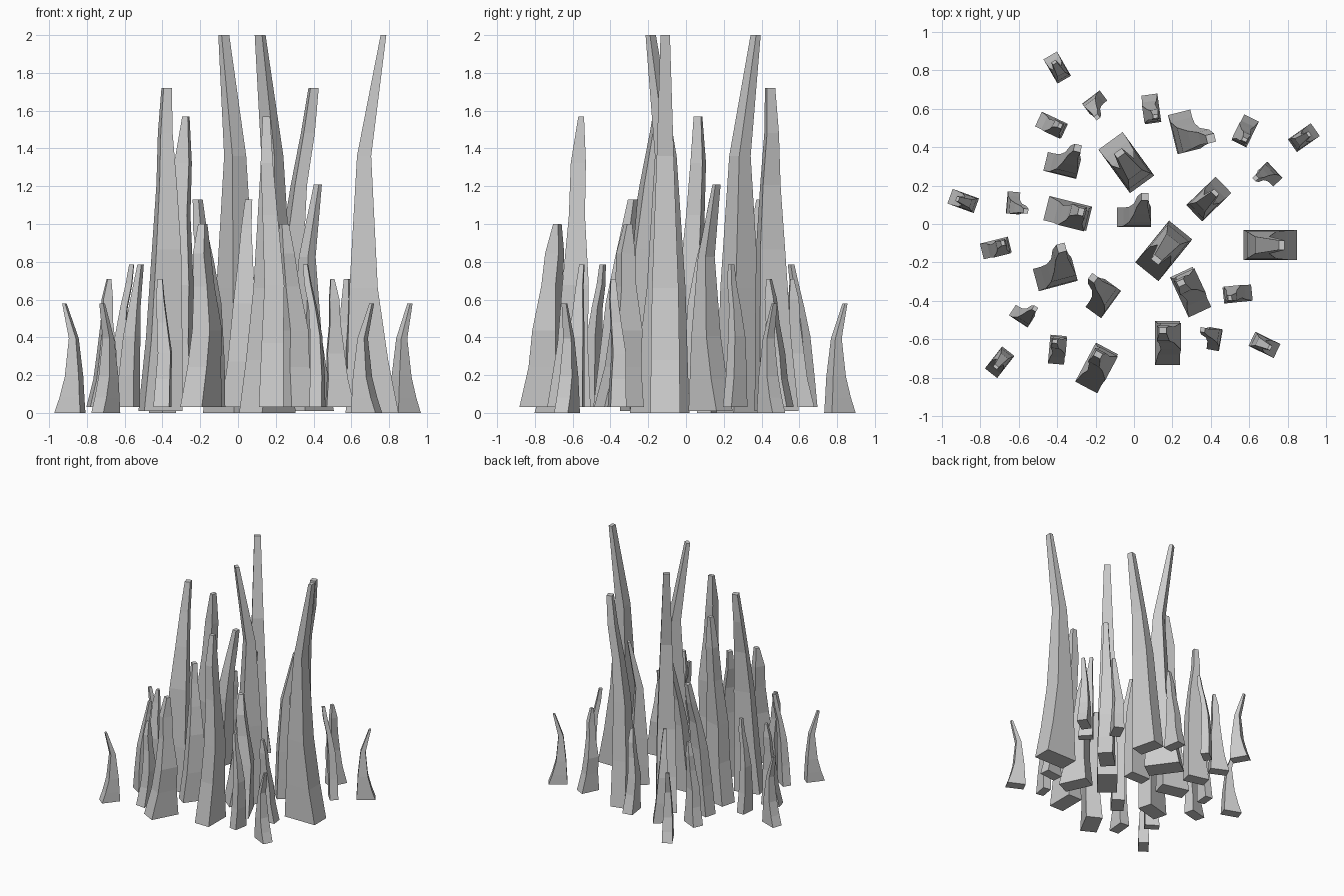
import bpy, bmesh
from math import radians, cos, sin

if "Cube" in bpy.data.objects:
    bpy.data.objects.remove(bpy.data.objects["Cube"])

# Spike shapes as rings: height fraction, long-axis min/max, short-axis min/max
CURVED = [(0, -.14, .14, -.078, .078), (.14, -.13, .085, -.076, .076),
          (.33, -.12, .03, -.07, .07), (.68, -.08, -.005, -.045, .045),
          (1, .045, .075, -.025, .025)]
LEANING = [(0, -.105, .105, -.06, .06), (.22, -.065, .105, -.055, .06),
           (.5, -.03, .105, -.03, .065), (.7, .0, .095, .02, .085),
           (.86, .02, .085, .07, .13), (1, .045, .09, .105, .15)]
CROOKED = [(0, -.115, .115, -.065, .065), (.22, -.06, .1, -.065, .05),
           (.42, -.035, .105, -.07, .035), (.66, .0, .085, -.035, .045),
           (.84, .01, .09, -.01, .055), (1, .05, .08, .005, .045)]


def spike(name, rings, x, y, angle, scale, top, base):
    """Four-sided tapering spike lofted through its rings."""
    bm = bmesh.new()
    c, s = cos(radians(angle)), sin(radians(angle))
    loops = []
    for f, u0, u1, v0, v1 in rings:
        z = base + f * (top - base)
        loops.append([bm.verts.new((x + scale * (u * c - v * s),
                                    y + scale * (u * s + v * c), z))
                      for u, v in ((u0, v0), (u1, v0), (u1, v1), (u0, v1))])
    bm.faces.new(loops[0][::-1])
    bm.faces.new(loops[-1])
    for a, b in zip(loops, loops[1:]):
        for i in range(4):
            j = (i + 1) % 4
            bm.faces.new((a[i], a[j], b[j], b[i]))
    mesh = bpy.data.meshes.new(name)
    bm.to_mesh(mesh)
    bm.free()
    bpy.context.collection.objects.link(bpy.data.objects.new(name, mesh))


# Groups: name, shape, width scale, top height, base height, placements (x, y, angle)
GROUPS = [
    ("tall_curved_spike", CURVED, 1, 2.0, 0,
     [(.71, -.11, 0), (-.04, .32, 126), (.155, -.14, 231)]),
    ("tall_leaning_spike", LEANING, 1, 1.72, .01,
     [(.26, .48, -76), (-.41, -.265, 15)]),
    ("tall_crooked_spike", CROOKED, 1, 1.57, .03,
     [(.175, -.62, 90), (-.345, .055, -14)]),
    ("middle_curved_spike", CURVED, .76, 1.21, .01, [(.39, .13, 44)]),
    ("middle_leaning_spike", LEANING, .84, 1.13, .03,
     [(-.16, -.39, 54), (0, .035, 0), (-.375, .305, -14)]),
    ("middle_crooked_spike", CROOKED, 1, 1.0, .03,
     [(-.195, -.75, 62), (.295, -.355, 115)]),
    ("short_curved_spike", CURVED, .52, .58, 0,
     [(-.4, .815, 120), (.885, .45, 35), (-.89, .12, 160),
      (.68, -.63, -26), (-.7, -.72, 232)]),
    ("short_leaning_spike", LEANING, .55, .785, .03,
     [(-.585, -.48, -33), (-.205, .635, 217), (.71, .26, 133),
      (-.63, .11, -95), (.42, -.6, 80)]),
    ("short_crooked_spike", CROOKED, .65, .71, .03,
     [(-.43, .515, -25), (.09, .6, -82), (.58, .485, 244),
      (-.72, -.125, 14), (.54, -.365, 186), (-.4, -.655, 85)]),
]

for name, rings, scale, top, base, places in GROUPS:
    for n, (x, y, angle) in enumerate(places, 1):
        spike(f"{name}_{n}", rings, x, y, angle, scale, top, base)
